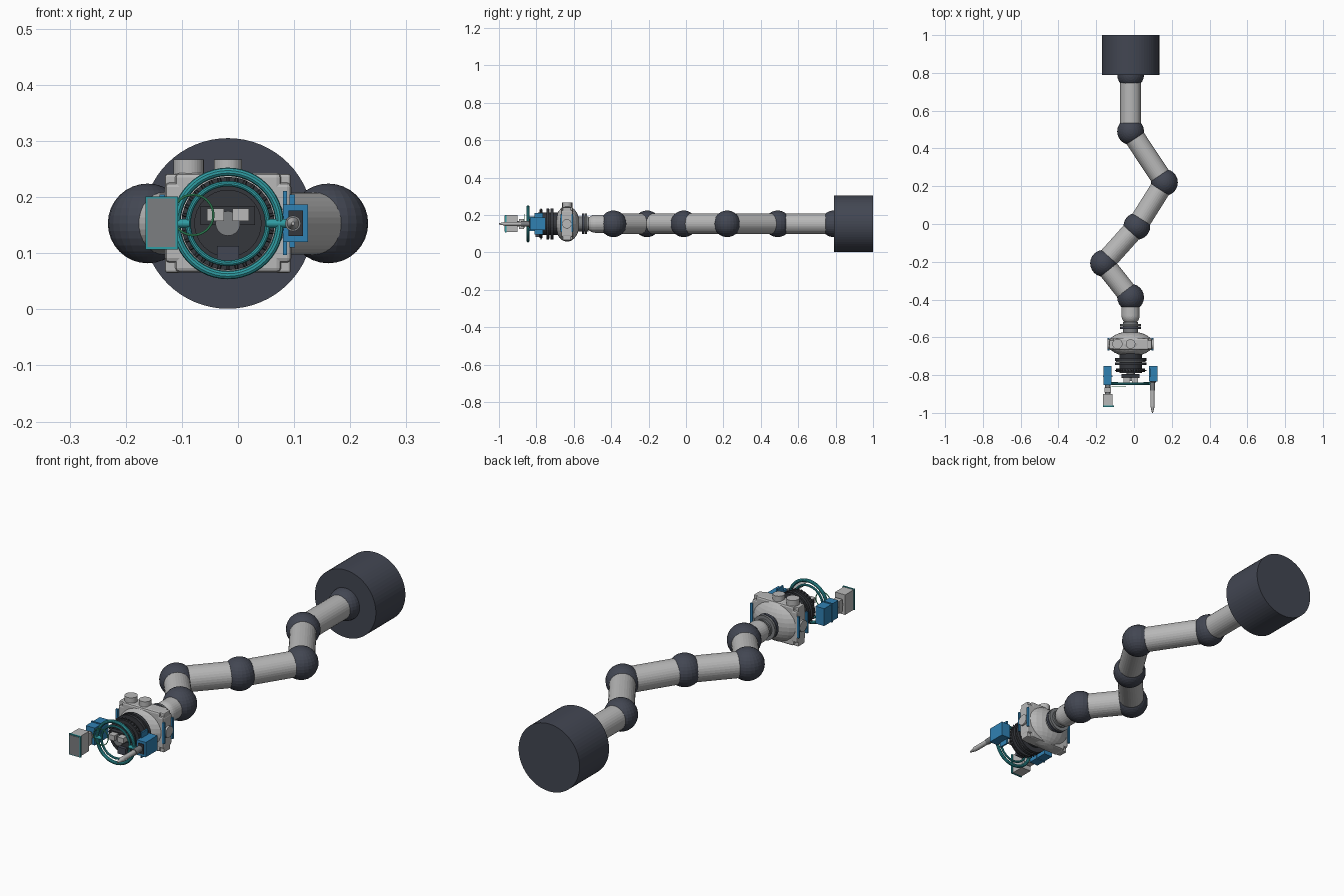
import bpy, math
from mathutils import Vector

cube = bpy.data.objects.get("Cube")
if cube:
    bpy.data.objects.remove(cube, do_unlink=True)

CX, CZ = -0.018, 0.153   # main axis of the arm


def material(name, rgb):
    m = bpy.data.materials.new(name)
    m.use_nodes = True
    color = (*rgb, 1)
    m.diffuse_color = color
    m.node_tree.nodes["Principled BSDF"].inputs["Base Color"].default_value = color
    return m


SLATE = material("dark slate", (0.055, 0.062, 0.085))
LIGHT = material("light grey", (0.48, 0.48, 0.48))
MID = material("mid grey", (0.2, 0.21, 0.22))
DARK = material("charcoal", (0.035, 0.038, 0.045))
BLUE = material("blue", (0.03, 0.22, 0.45))
TEAL = material("teal", (0.03, 0.34, 0.37))
GREEN = material("green", (0.08, 0.6, 0.25))


def finish(name, mat, smooth=False):
    o = bpy.context.object
    o.name = name
    o.data.materials.append(mat)
    if smooth:
        bpy.ops.object.shade_smooth_by_angle()
    return o


def rod(name, a, b, r, mat, r2=None, sides=32):
    """Cylinder or cone between two points."""
    a, b = Vector(a), Vector(b)
    d = b - a
    bpy.ops.mesh.primitive_cone_add(vertices=sides, radius1=r, radius2=r if r2 is None else r2,
                                    depth=d.length, location=(a + b) / 2,
                                    rotation=d.to_track_quat('Z', 'Y').to_euler())
    return finish(name, mat)


def axle(name, y1, y2, r, mat, r2=None, x=CX, z=CZ, sides=32):
    return rod(name, (x, y1, z), (x, y2, z), r, mat, r2, sides)


def box(name, lo, hi, mat, bevel=0):
    lo, hi = Vector(lo), Vector(hi)
    bpy.ops.mesh.primitive_cube_add(size=1, location=(lo + hi) / 2)
    o = finish(name, mat)
    o.scale = hi - lo
    bpy.ops.object.transform_apply(location=False, rotation=False, scale=True)
    if bevel:
        m = o.modifiers.new("edge", 'BEVEL')
        m.width = bevel
        m.segments = 2
    return o


def ball(name, loc, r, mat, scale=(1, 1, 1)):
    bpy.ops.mesh.primitive_uv_sphere_add(segments=24, ring_count=16, radius=r, location=loc)
    bpy.context.object.scale = scale
    return finish(name, mat)


def ring(name, loc, r, tube, mat):
    bpy.ops.mesh.primitive_torus_add(major_radius=r, minor_radius=tube, major_segments=48,
                                     minor_segments=10, location=loc,
                                     rotation=(math.pi / 2, 0, 0))
    return finish(name, mat, True)


# Base and zigzag arm
axle("base_drum", 1.0, 0.79, 0.152, SLATE, sides=64)
joints = [(CX, 0.79), (CX, 0.49), (0.161, 0.22), (0.015, -0.012), (-0.161, -0.208), (CX, -0.388)]
points = [Vector((x, y, CZ)) for x, y in joints]
for i, p in enumerate(points):
    ball(f"joint_{i + 1}", p, 0.071, SLATE)
for i, (p, q) in enumerate(zip(points, points[1:])):
    rod(f"link_{i + 1}", p, q, 0.055, LIGHT)
axle("wrist_link", -0.388, -0.485, 0.048, LIGHT)
ball("wrist_tip", (CX, -0.485, CZ), 0.048, LIGHT)

# Wrist collar
axle("collar_back", -0.529, -0.539, 0.055, MID)
axle("collar_front", -0.542, -0.555, 0.055, SLATE)
axle("neck", -0.52, -0.6, 0.04, MID)

# Head housing
ball("head_shell", (CX, -0.635, CZ), 1, LIGHT, (0.119, 0.066, 0.095))
box("head_frame_wide", (-0.13, -0.668, 0.083), (0.095, -0.605, 0.226), LIGHT, 0.008)
box("head_frame_tall", (-0.112, -0.668, 0.066), (0.077, -0.605, 0.243), LIGHT, 0.008)
for sx in (-1, 1):
    for sz in (-1, 1):
        x, z = CX + sx * 0.098, CZ + sz * 0.072
        box("head_corner", (x - 0.014, -0.66, z - 0.016), (x + 0.014, -0.615, z + 0.016), LIGHT, 0.004)
    x = CX + sx * 0.116
    for y in (-0.667, -0.607):
        box("side_trim", (x - 0.006, y - 0.004, 0.11), (x + 0.004, y + 0.004, 0.205), BLUE)
    rod("side_cap", (CX + sx * 0.1, -0.637, CZ), (CX + sx * 0.122, -0.637, CZ), 0.025, LIGHT)
for x, r in ((-0.088, 0.027), (CX, 0.025)):
    rod("top_knob", (x, -0.635, 0.2), (x, -0.635, 0.267), r, LIGHT)

# Turntable and toothed gear
axle("turntable_core", -0.68, -0.79, 0.06, DARK)
axle("turntable_plate", -0.709, -0.724, 0.083, DARK)
axle("turntable_rim", -0.726, -0.731, 0.078, MID)
axle("turntable_front", -0.733, -0.746, 0.083, DARK)
axle("gear", -0.766, -0.784, 0.076, DARK)
for i in range(32):
    a = math.tau * i / 32
    d = Vector((math.cos(a), 0, math.sin(a)))
    c = Vector((CX, -0.775, CZ))
    rod("gear_tooth", c + d * 0.07, c + d * 0.083, 0.005, DARK, 0.003, 6)

# Centre gripper and sensor
axle("centre_stem", -0.78, -0.83, 0.022, MID)
box("gripper_bar", (-0.067, -0.815, 0.15), (0.03, -0.795, 0.184), DARK)
for x in (-0.055, -0.01):
    box("gripper_finger", (x, -0.845, 0.157), (x + 0.03, -0.805, 0.18), LIGHT)
box("sensor", (-0.037, -0.805, 0.083), (0.002, -0.775, 0.113), SLATE)

# Tool ring
ring("outer_ring", (CX, -0.845, CZ), 0.092, 0.0075, TEAL)
ring("inner_ring", (CX, -0.845, CZ), 0.071, 0.005, TEAL)
ring("cable_loop", (-0.08, -0.862, 0.168), 0.036, 0.002, GREEN)
for sx in (-1, 1):
    rod("ring_spoke", (CX + sx * 0.068, -0.845, CZ), (CX + sx * 0.12, -0.845, CZ), 0.008, TEAL, sides=12)

# Block tool on the -x side
box("block_arm", (-0.162, -0.852, 0.115), (-0.118, -0.752, 0.193), BLUE)
box("block_arm_band", (-0.165, -0.81, 0.112), (-0.115, -0.803, 0.196), BLUE)
axle("block_wrist", -0.85, -0.9, 0.014, MID, x=-0.139)
box("block_mount", (-0.155, -0.892, 0.125), (-0.122, -0.866, 0.18), LIGHT)
box("block_head", (-0.163, -0.962, 0.109), (-0.113, -0.9, 0.199), LIGHT)
box("block_rim", (-0.165, -0.968, 0.107), (-0.107, -0.961, 0.201), TEAL)
box("block_face", (-0.161, -0.97, 0.111), (-0.111, -0.967, 0.197), MID)

# Pointed tool on the +x side
box("probe_arm", (0.08, -0.835, 0.12), (0.125, -0.752, 0.187), BLUE)
box("probe_plate", (0.08, -0.81, 0.097), (0.087, -0.765, 0.211), BLUE)
box("probe_socket", (0.09, -0.839, 0.131), (0.116, -0.834, 0.176), DARK)
axle("probe_collar", -0.83, -0.882, 0.014, MID, x=0.098)
axle("probe_rod", -0.87, -0.965, 0.011, LIGHT, x=0.098)
axle("probe_tip", -0.965, -1.0, 0.011, LIGHT, 0.003, x=0.098)
